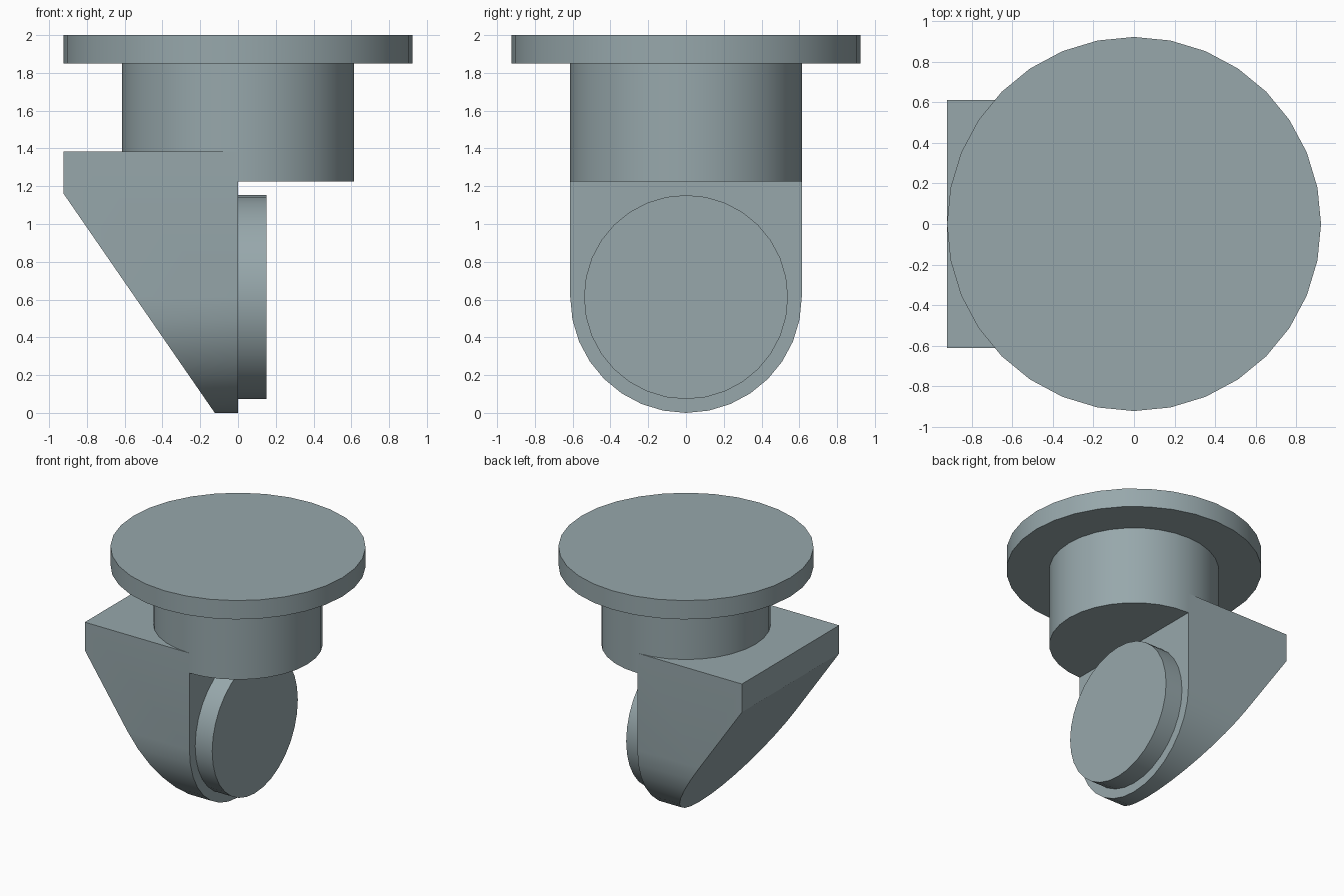
import bpy, bmesh, math
from mathutils import Vector

cube = bpy.data.objects.get("Cube")
if cube:
    bpy.data.objects.remove(cube, do_unlink=True)

steel = bpy.data.materials.new("blue_grey_steel")
steel.use_nodes = True
colour = (0.31, 0.39, 0.41, 1)
steel.diffuse_color = colour
steel.node_tree.nodes["Principled BSDF"].inputs["Base Color"].default_value = colour

SIDES = 32
R = 0.613          # radius shared by the neck and the rounded bracket
AXIS_Z = 0.613     # height of the side boss axis


def finish(obj, name):
    obj.name = name
    obj.data.materials.append(steel)
    bpy.ops.object.select_all(action='DESELECT')
    obj.select_set(True)
    bpy.context.view_layer.objects.active = obj
    bpy.ops.object.shade_smooth_by_angle(angle=math.radians(25))


def cylinder(name, radius, depth, location, rotation=(0, 0, 0)):
    bpy.ops.mesh.primitive_cylinder_add(vertices=SIDES, radius=radius, depth=depth,
                                        location=location, rotation=rotation)
    finish(bpy.context.object, name)


# Flange and neck, stacked on the vertical axis
cylinder("top_flange", 0.923, 0.15, (0, 0, 1.925))
cylinder("neck", R, 0.63, (0, 0, 1.54))

# Round boss on the flat side of the bracket
cylinder("side_boss", 0.54, 0.17, (0.065, 0, AXIS_Z), (0, math.pi / 2, 0))

# Bracket: U-shaped profile extruded along x, then cut by a sloping plane
bm = bmesh.new()
profile = [(R, 1.385), (-R, 1.385)]
for i in range(SIDES // 2 + 1):
    a = math.pi + math.pi * i / (SIDES // 2)
    profile.append((R * math.cos(a), AXIS_Z + R * math.sin(a)))
face = bm.faces.new([bm.verts.new((0, y, z)) for y, z in profile])
new = bmesh.ops.extrude_face_region(bm, geom=[face])["geom"]
bmesh.ops.translate(bm, vec=(-0.923, 0, 0),
                    verts=[v for v in new if isinstance(v, bmesh.types.BMVert)])
slope = Vector((0.8, 0, -1.16))
normal = Vector((slope.z, 0, -slope.x))
cut = bmesh.ops.bisect_plane(bm, geom=bm.verts[:] + bm.edges[:] + bm.faces[:],
                             plane_co=(-0.123, 0, 0), plane_no=normal, clear_outer=True)
rim = [e for e in cut["geom_cut"] if isinstance(e, bmesh.types.BMEdge)]
bmesh.ops.holes_fill(bm, edges=rim)
bmesh.ops.recalc_face_normals(bm, faces=bm.faces)
mesh = bpy.data.meshes.new("bracket")
bm.to_mesh(mesh)
bm.free()
bracket = bpy.data.objects.new("bracket", mesh)
bpy.context.collection.objects.link(bracket)
finish(bracket, "bracket")
